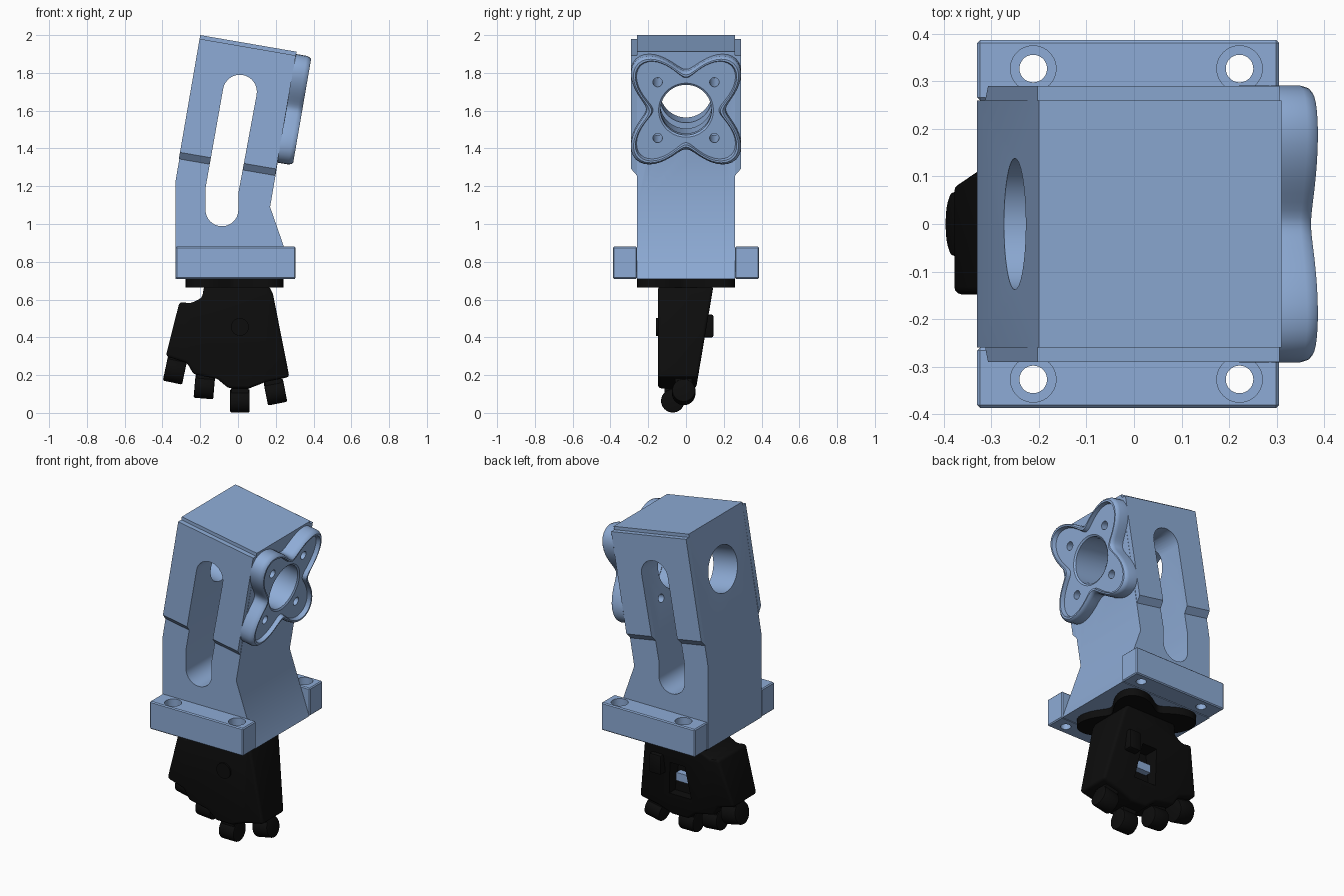
import bpy, bmesh
from math import sin, cos, pi, radians
from mathutils import Vector, Matrix

if "Cube" in bpy.data.objects:
    bpy.data.objects.remove(bpy.data.objects["Cube"])


def material(name, rgb):
    m = bpy.data.materials.new(name)
    m.use_nodes = True
    m.diffuse_color = (*rgb, 1)
    m.node_tree.nodes["Principled BSDF"].inputs["Base Color"].default_value = (*rgb, 1)
    return m


BLUE = material("steel blue", (0.27, 0.41, 0.67))
BLACK = material("matte black", (0.004, 0.004, 0.004))

# Tilted frame of the upper housing: u runs along the top, w runs up the wall
TILT = radians(9.8)
TOP = Vector((-0.2, 0, 2.0))
U = Vector((cos(TILT), 0, -sin(TILT)))
W = Vector((sin(TILT), 0, cos(TILT)))


def tilted(u, y, w):
    return TOP + U * u + W * w + Vector((0, y, 0))


def loft(name, rings, mat=None, closed=False):
    """Skin equal rings of points; cap the ends unless the loft is closed."""
    bm = bmesh.new()
    vs = [[bm.verts.new(p) for p in r] for r in rings]
    n = len(vs[0])
    pairs = list(zip(vs, vs[1:])) + ([(vs[-1], vs[0])] if closed else [])
    for a, b in pairs:
        for i in range(n):
            j = (i + 1) % n
            bm.faces.new((a[i], a[j], b[j], b[i]))
    if not closed:
        bm.faces.new(vs[0])
        bm.faces.new(vs[-1])
    bmesh.ops.recalc_face_normals(bm, faces=bm.faces)
    me = bpy.data.meshes.new(name)
    bm.to_mesh(me)
    bm.free()
    ob = bpy.data.objects.new(name, me)
    bpy.context.collection.objects.link(ob)
    if mat:
        me.materials.append(mat)
    return ob


def prism(name, outline, y0, y1, mat=None):
    return loft(name, [[(x, y, z) for x, z in outline] for y in (y0, y1)], mat)


def box(name, x, y, z, mat=None):
    return prism(name, [(x[0], z[0]), (x[1], z[0]), (x[1], z[1]), (x[0], z[1])], *y, mat)


def rod(name, a, b, r, mat=None, n=40):
    a, b = Vector(a), Vector(b)
    turn = (b - a).to_track_quat('Z', 'Y')
    ring = [turn @ Vector((r * cos(2 * pi * i / n), r * sin(2 * pi * i / n), 0)) for i in range(n)]
    return loft(name, [[c + p for p in ring] for c in (a, b)], mat)


def bake(ob):
    dg = bpy.context.evaluated_depsgraph_get()
    me = bpy.data.meshes.new_from_object(ob.evaluated_get(dg))
    ob.modifiers.clear()
    ob.data = me


def cut(ob, *cutters):
    for c in cutters:
        m = ob.modifiers.new("cut", 'BOOLEAN')
        m.operation, m.solver, m.object = 'DIFFERENCE', 'EXACT', c
        bake(ob)


def bevel(ob, width, segments=1):
    m = ob.modifiers.new("bevel", 'BEVEL')
    m.width, m.segments, m.limit_method = width, segments, 'ANGLE'
    bake(ob)


def smooth(ob):
    bpy.ops.object.select_all(action='DESELECT')
    ob.select_set(True)
    bpy.context.view_layer.objects.active = ob
    bpy.ops.object.shade_smooth_by_angle(angle=radians(32))


def clover(scale=1.0, inset=0.0, n=96):
    """Four-lobed outline with its lobes on the diagonals."""
    pts = []
    for i in range(n):
        t = 2 * pi * i / n
        r = (0.2925 - 0.0825 * cos(4 * t)) * scale - inset
        pts.append((r * cos(t), r * sin(t)))
    return pts


def circle(r, n=96):
    return [(r * cos(2 * pi * i / n), r * sin(2 * pi * i / n)) for i in range(n)]


# Cutters: bent slot, tilted bore and flange screw holes
arc = [i * pi / 16 for i in range(17)]
slot = [(0.01 + 0.09 * cos(a - TILT), 1.70 + 0.09 * sin(a - TILT)) for a in arc]
slot += [(-0.172, 1.19)]
slot += [(-0.085 - 0.087 * cos(a), 1.075 - 0.087 * sin(a)) for a in arc]
slot += [(0.003, 1.17)]
slot_cutter = prism("slot_cutter", slot, -0.5, 0.5)
AXIS = -0.304
bore_cutter = rod("bore_cutter", tilted(-0.2, 0, AXIS), tilted(0.8, 0, AXIS), 0.138, n=64)
screw_cutters = [rod("screw_cutter", tilted(0.3, y, AXIS + w), tilted(0.7, y, AXIS + w), 0.025, n=20)
                 for y in (-0.15, 0.15) for w in (-0.15, 0.15)]

# Central housing
housing = prism("housing", [(-0.33, 0.71), (0.302, 0.71), (0.17, 1.09), (0.31, 1.912),
                            (-0.2, 2.0), (-0.33, 1.23)], -0.26, 0.26, BLUE)
cut(housing, slot_cutter, bore_cutter, *screw_cutters)
smooth(housing)

for side, s in (("right", -1), ("left", 1)):
    # Thickened cheek on the upper housing, chamfered at its lower edge
    def cheek_ring(y, low, top):
        return [tilted(u, s * y, w) for u, w in ((0, low), (0.517, low), (0.517, top), (0, top))]
    cheek = loft("cheek_" + side, [cheek_ring(0.26, -0.665, -0.02), cheek_ring(0.29, -0.63, -0.02)], BLUE)
    cut(cheek, slot_cutter)
    smooth(cheek)
    # Mounting foot with counterbored holes
    foot = box("mounting_foot_" + side, (-0.33, 0.305), (s * 0.26, s * 0.387), (0.71, 0.88), BLUE)
    bevel(foot, 0.006)
    for x in (-0.212, 0.222):
        hole = rod("hole_cutter", (x, s * 0.327, 0.6), (x, s * 0.327, 1.0), 0.029)
        sink = rod("sink_cutter", (x, s * 0.327, 0.8), (x, s * 0.327, 1.0), 0.048)
        cut(foot, hole, sink)
        bpy.data.objects.remove(hole)
        bpy.data.objects.remove(sink)
    smooth(foot)

# Lobed flange with a raised rim around a recessed face
layers = [(clover(), 0.515), (clover(), 0.575), (clover(inset=0.006), 0.592), (clover(inset=0.016), 0.6),
          (clover(inset=0.028), 0.6), (clover(inset=0.036), 0.575), (circle(0.145), 0.575),
          (circle(0.135), 0.568), (circle(0.135), 0.515)]
flange = loft("flange", [[tilted(u, a, AXIS + b) for a, b in ring] for ring, u in layers], BLUE, True)
cut(flange, *screw_cutters)
smooth(flange)

for c in (slot_cutter, bore_cutter, *screw_cutters):
    bpy.data.objects.remove(c)

# Lobed adapter plate under the housing
plate = loft("adapter_plate", [[(a - 0.018, b, z) for a, b in clover(0.887)] for z in (0.665, 0.71)], BLACK)
smooth(plate)

# Palm: thick at the wrist, thinner towards the knuckles
palm_outline = [(-0.18, 0.67), (0.165, 0.67), (0.185, 0.63), (0.272, 0.19), (0.15, 0.165), (0.06, 0.13),
                (-0.05, 0.13), (-0.11, 0.18), (-0.235, 0.205), (-0.27, 0.265), (-0.382, 0.3),
                (-0.31, 0.587), (-0.25, 0.58), (-0.19, 0.61)]


def palm_back(z):
    return 0.055 + 0.17 * (z - 0.14)


palm = loft("palm", [[(x, -0.148, z) for x, z in palm_outline],
                     [(x, palm_back(z), z) for x, z in palm_outline]], BLACK)
bevel(palm, 0.016, 3)
recess = prism("recess_cutter", [(-0.09, 0.27), (0.06, 0.27), (0.03, 0.48), (-0.07, 0.48)], 0.02, 0.4)
cut(palm, recess)
bpy.data.objects.remove(recess)
smooth(palm)
smooth(box("palm_insert", (-0.07, 0.025), (0.01, 0.06), (0.35, 0.4), BLUE))

# Pivot boss on the front and clip on the back
smooth(rod("palm_boss", (0.01, -0.1, 0.455), (0.01, -0.158, 0.455), 0.047, BLACK))
clip = box("palm_clip", (0.07, 0.15), (0.06, 0.146), (0.4, 0.52), BLACK)
bevel(clip, 0.01, 2)
smooth(clip)

# Finger stubs: barrel knuckle plus a short link into the palm
stubs = [("outer", -0.333, 0.0, 0.227, 0.068, 12), ("ring", -0.178, -0.03, 0.138, 0.062, 5),
         ("middle", 0.01, -0.07, 0.064, 0.062, 0), ("index", 0.198, -0.012, 0.11, 0.062, -11)]
for name, x, y, z, r, tilt in stubs:
    place = Matrix.Translation((x, y, z)) @ Matrix.Rotation(radians(tilt), 4, 'Y')
    knuckle = rod("knuckle_" + name, (-0.052, 0, 0), (0.052, 0, 0), r, BLACK)
    bevel(knuckle, 0.008, 2)
    link = box("link_" + name, (-0.045, 0.045), (-0.045, 0.045), (0, 0.13), BLACK)
    for ob in (knuckle, link):
        ob.matrix_world = place
        smooth(ob)
